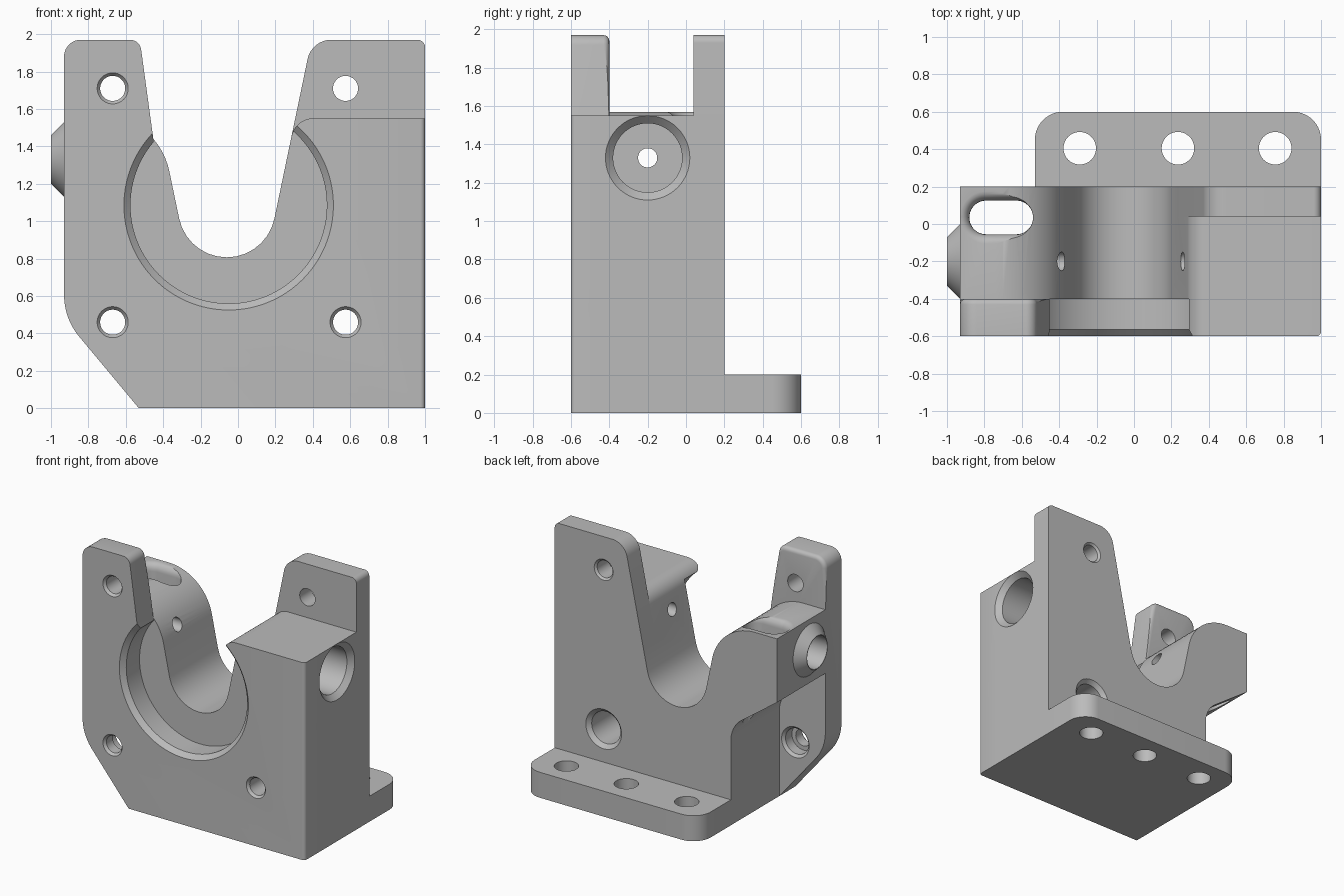
import bpy, bmesh, math
from mathutils import Vector

cube = bpy.data.objects.get("Cube")
if cube:
    bpy.data.objects.remove(cube)

grey = bpy.data.materials.new("machined grey")
grey.use_nodes = True
GREY = (0.5, 0.5, 0.5, 1)
grey.diffuse_color = GREY
grey.node_tree.nodes["Principled BSDF"].inputs["Base Color"].default_value = GREY


def rounded(points, steps=14):
    """2D outline; each point is (a, b) or (a, b, fillet radius)."""
    out = []
    for i, p in enumerate(points):
        c = Vector(p[:2])
        r = p[2] if len(p) > 2 else 0
        if not r:
            out.append(c)
            continue
        u = (Vector(points[i - 1][:2]) - c).normalized()
        v = (Vector(points[(i + 1) % len(points)][:2]) - c).normalized()
        half = u.angle(v) / 2
        centre = c + (u + v).normalized() * r / math.sin(half)
        reach = r / math.tan(half)
        s, e = c + u * reach - centre, c + v * reach - centre
        a0 = math.atan2(s.y, s.x)
        turn = (math.atan2(e.y, e.x) - a0 + math.pi) % math.tau - math.pi
        for k in range(steps + 1):
            a = a0 + turn * k / steps
            out.append(centre + Vector((math.cos(a), math.sin(a))) * r)
    return out


def loft(name, axis, rings):
    """Solid through (depth, outline) rings stacked along an axis."""
    place = {"x": lambda p, d: (d, p[0], p[1]),
             "y": lambda p, d: (p[0], d, p[1]),
             "z": lambda p, d: (p[0], p[1], d)}[axis]
    bm = bmesh.new()
    loops = [[bm.verts.new(place(p, d)) for p in ring] for d, ring in rings]
    n = len(loops[0])
    for lo, hi in zip(loops, loops[1:]):
        for i in range(n):
            j = (i + 1) % n
            bm.faces.new((lo[i], lo[j], hi[j], hi[i]))
    bm.faces.new(loops[0])
    bm.faces.new(loops[-1])
    bmesh.ops.recalc_face_normals(bm, faces=bm.faces)
    mesh = bpy.data.meshes.new(name)
    bm.to_mesh(mesh)
    bm.free()
    ob = bpy.data.objects.new(name, mesh)
    mesh.materials.append(grey)
    bpy.context.collection.objects.link(ob)
    return ob


def prism(name, axis, points, d0, d1):
    outline = rounded(points)
    return loft(name, axis, [(d0, outline), (d1, outline)])


def turned(name, axis, centre, steps, sides=64):
    """Round solid from (depth, radius) steps."""
    def circle(r):
        return [(centre[0] + r * math.cos(math.tau * k / sides),
                 centre[1] + r * math.sin(math.tau * k / sides)) for k in range(sides)]
    return loft(name, axis, [(d, circle(r)) for d, r in steps])


def soften(ob, width, rule):
    """Round the edges whose both ends follow the rule."""
    bm = bmesh.new()
    bm.from_mesh(ob.data)
    edges = [e for e in bm.edges if all(rule(v.co) for v in e.verts)]
    bmesh.ops.bevel(bm, geom=edges, offset=width, segments=4, profile=0.5, affect='EDGES')
    bm.to_mesh(ob.data)
    bm.free()


def combine(target, other, operation):
    mod = target.modifiers.new("combine", 'BOOLEAN')
    mod.operation, mod.object, mod.solver = operation, other, 'EXACT'
    bpy.context.view_layer.objects.active = target
    bpy.ops.object.modifier_apply(modifier=mod.name)
    bpy.data.objects.remove(other)


# Sloping walls of the central cradle meet at a virtual point below it
APEX = (-0.06, -0.21)
def wall(z, side):
    return APEX[0] + side * 0.208 * (z - APEX[1])


FRONT, STEP, PLATE, BACK = -0.6, -0.4, 0.04, 0.2

# Main body behind the front plate, with the cradle and the left arm
body = prism("bracket_body", "y", [
    (-0.93, 1.57), (-0.93, 1.07), (-0.53, 0.78, 0.22), (-0.53, 0), (1, 0), (1, 1.55),
    (wall(1.55, 1), 1.55, 0.12), (*APEX, 0.26), (wall(1.57, -1), 1.57, 0.38)], STEP, BACK)

# Front plate with tall tab, cut open by the round seat
front = prism("front_plate", "y", [
    (-0.93, 1.97, 0.09), (-0.93, 0.48, 0.35), (-0.53, 0), (1, 0), (1, 1.55),
    (wall(1.55, 1), 1.55, 0.12), (wall(1.2, 1), 1.2), (-0.42, 1.2), (-0.525, 1.97, 0.06)],
    FRONT, STEP)
soften(front, 0.025, lambda c: c.x > 0.99 and c.y < -0.5)
soften(front, 0.03, lambda c: c.y > -0.41 and c.z > 1.7 and c.x < -0.4)
seat = turned("seat_cutter", "y", (-0.05, 1.085),
              [(-0.65, 0.56), (FRONT, 0.56), (-0.565, 0.525), (STEP, 0.525), (-0.39, 0.525)], 128)
combine(front, seat, 'DIFFERENCE')

# Tall back plate on the right and mounting flange
back = prism("back_plate", "y", [
    (wall(1.97, 1), 1.97, 0.13), (1, 1.97, 0.04), (1, 1.2), (wall(1.2, 1), 1.2)], PLATE, BACK)
flange = prism("flange", "z", [
    (-0.53, 0.1), (1, 0.1), (1, 0.6, 0.15), (-0.53, 0.6, 0.15)], 0, 0.2)
boss = turned("side_boss", "x", (-0.2, 1.33), [(-0.8, 0.2), (-0.93, 0.2), (-1, 0.13)])
for part in (front, back, flange, boss):
    combine(body, part, 'UNION')

# Bolt holes along the depth, some countersunk or counterbored
R = 0.067
rim = [(-0.65, 0.083), (FRONT, 0.083), (-0.58, R)]
holes = [
    ((-0.67, 1.71), rim + [(-0.3, R)]),
    ((-0.67, 0.46), rim + [(-0.5, R), (-0.5, 0.1), (-0.42, 0.1), (STEP, 0.12), (-0.35, 0.12)]),
    ((0.575, 0.46), rim + [(-0.3, R), (-0.3, 0.125), (0.17, 0.125), (BACK, 0.155), (0.25, 0.155)]),
    ((0.575, 1.71), [(0, R), (0.185, R), (BACK, 0.082), (0.25, 0.082)]),
]
for centre, steps in holes:
    combine(body, turned("bolt_cutter", "y", centre, steps), 'DIFFERENCE')

# Flange holes
for x in (-0.29, 0.235, 0.755):
    combine(body, turned("flange_cutter", "z", (x, 0.405), [(-0.1, 0.087), (0.3, 0.087)]),
            'DIFFERENCE')

# Stepped cross holes through both sides
SIDE = (-0.2, 1.33)
right = [(1.05, 0.22), (1, 0.22), (0.96, 0.18), (0.5, 0.18), (0.5, 0.05), (0.1, 0.05)]
left = [(-1.05, 0.125), (-0.6, 0.125), (-0.6, 0.05), (-0.2, 0.05)]
for steps in (right, left):
    combine(body, turned("cross_cutter", "x", SIDE, steps), 'DIFFERENCE')

# Vertical slot through the left arm with a flared rim
def slot(grow):
    x0, x1, y0, y1 = -0.88 - grow, -0.54 + grow, -0.055 - grow, 0.125 + grow
    r = (y1 - y0) / 2 - 0.001
    return rounded([(x0, y0, r), (x1, y0, r), (x1, y1, r), (x0, y1, r)])


flare = [(1.51 + 0.06 * math.sin(a), slot(0.05 * (1 - math.cos(a))))
         for a in (math.pi / 2 * k / 5 for k in range(6))]
combine(body, loft("slot_cutter", "z", [(0.5, slot(0))] + flare + [(1.7, slot(0.05))]),
        'DIFFERENCE')

bpy.ops.object.select_all(action='DESELECT')
body.select_set(True)
bpy.context.view_layer.objects.active = body
bpy.ops.object.shade_smooth_by_angle(angle=math.radians(25))
